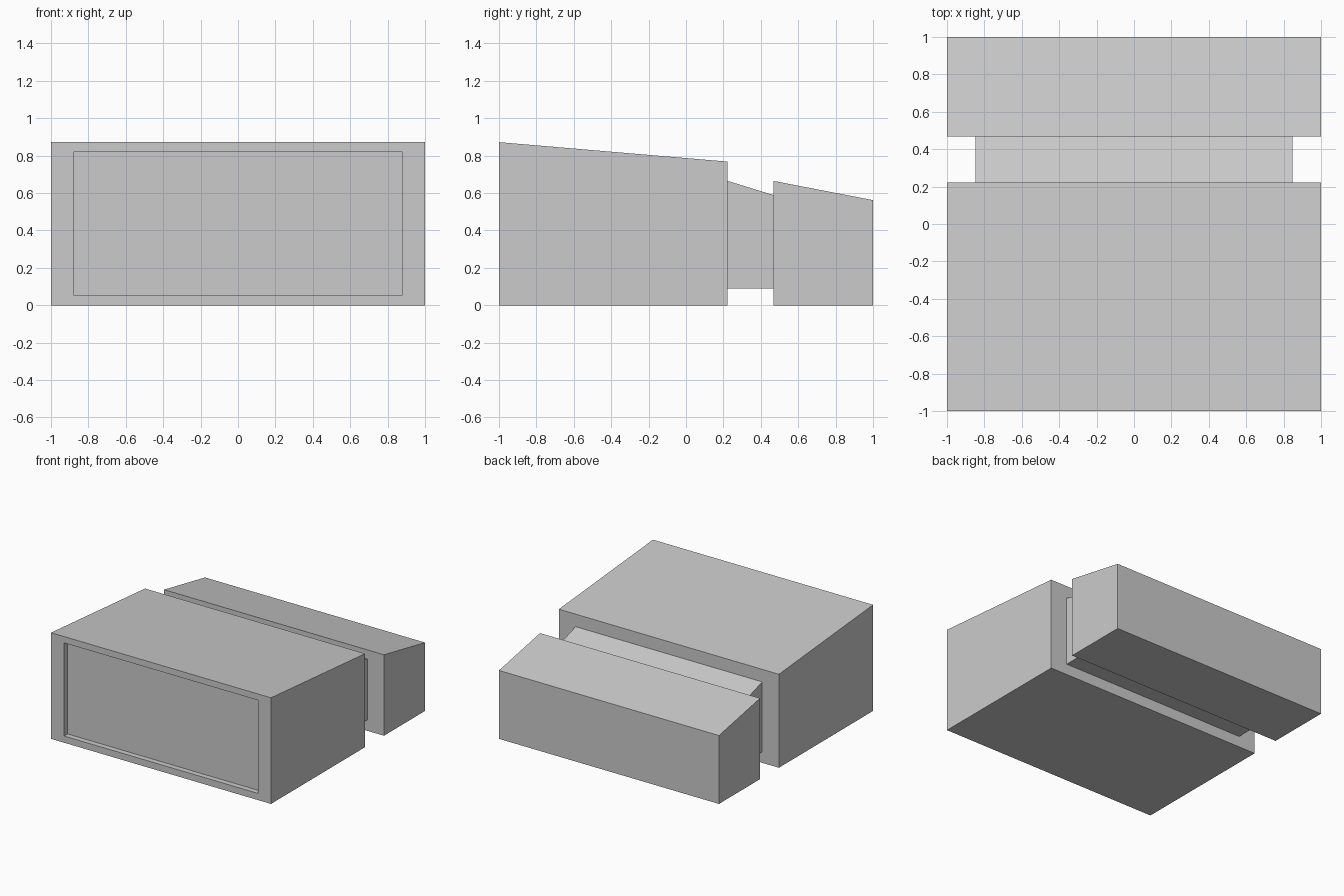
import bpy, bmesh
from mathutils import Vector

if "Cube" in bpy.data.objects:
    bpy.data.objects.remove(bpy.data.objects["Cube"])


def block(name, half_width, profile, recess=None):
    """Extrude a (y, z) side profile across x; optionally sink a panel in the front."""
    bm = bmesh.new()
    side = bm.faces.new([bm.verts.new((-half_width, y, z)) for y, z in profile])
    ext = bmesh.ops.extrude_face_region(bm, geom=[side], use_keep_orig=True)
    moved = [v for v in ext["geom"] if isinstance(v, bmesh.types.BMVert)]
    bmesh.ops.translate(bm, verts=moved, vec=(2 * half_width, 0, 0))
    bmesh.ops.recalc_face_normals(bm, faces=bm.faces[:])
    if recess:
        panel_half, z_low, z_high, depth = recess
        front = min(bm.faces, key=lambda f: f.calc_center_median().y)
        z_mid = front.calc_center_median().z
        bmesh.ops.inset_individual(bm, faces=[front], thickness=0.05)
        for v in front.verts:
            v.co.x = panel_half if v.co.x > 0 else -panel_half
            v.co.z = z_high if v.co.z > z_mid else z_low
        panel = bmesh.ops.extrude_discrete_faces(bm, faces=[front])["faces"][0]
        bmesh.ops.translate(bm, verts=panel.verts[:], vec=Vector((0, depth, 0)))
    mesh = bpy.data.meshes.new(name)
    bm.to_mesh(mesh)
    bm.free()
    obj = bpy.data.objects.new(name, mesh)
    bpy.context.collection.objects.link(obj)
    return obj


# Large front housing with a sunken front panel
block("front_housing", 1.0,
      [(-1, 0), (0.222, 0), (0.222, 0.768), (-1, 0.872)],
      recess=(0.88, 0.055, 0.82, 0.045))

# Narrower neck joining the two housings, ends tucked slightly inside them
block("connecting_neck", 0.848,
      [(0.212, 0.09), (0.475, 0.09), (0.475, 0.587), (0.212, 0.668)])

# Smaller rear housing with a sloping top
block("rear_housing", 1.0,
      [(0.467, 0), (1, 0), (1, 0.562), (0.467, 0.665)])
